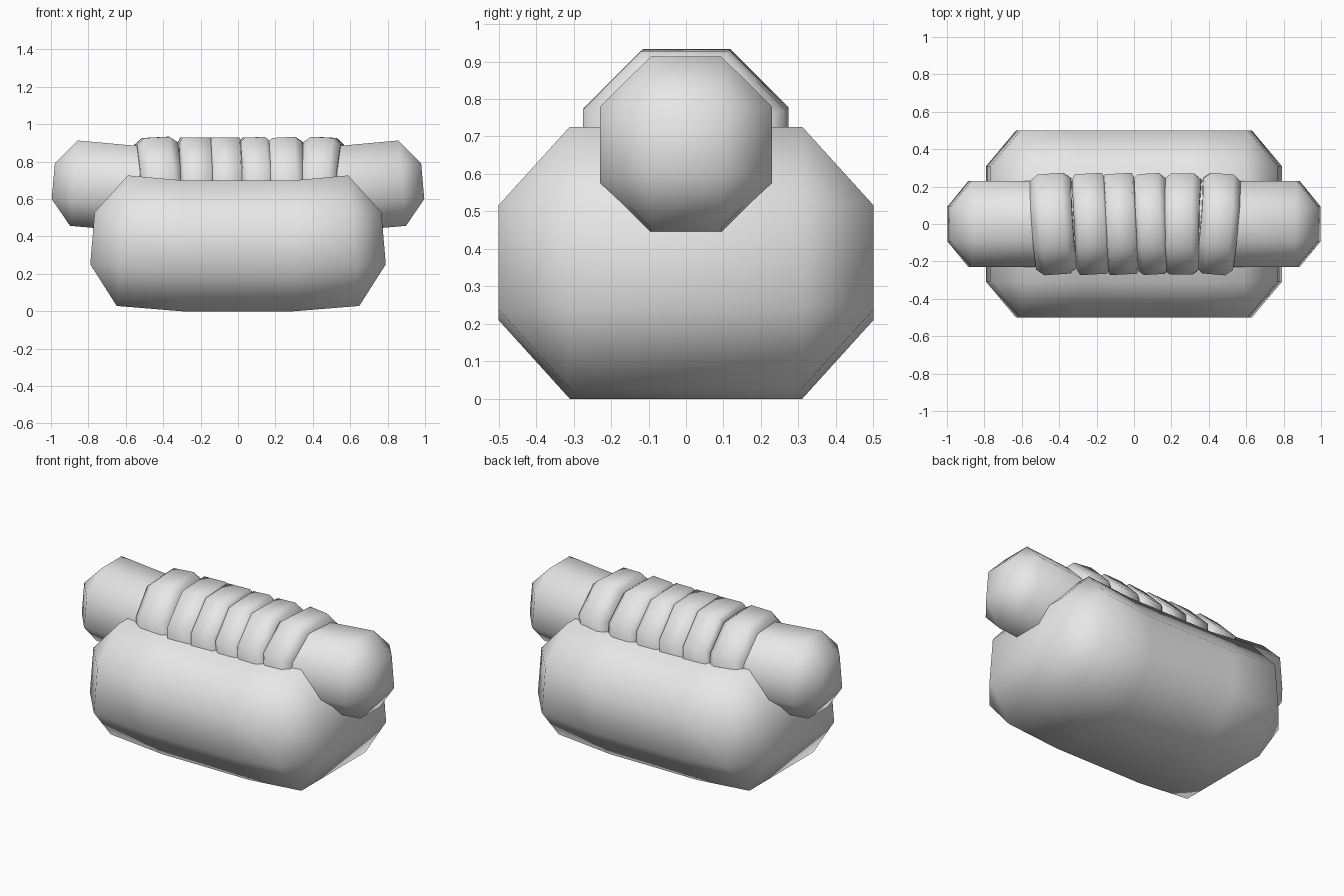
import bpy, bmesh, math
from mathutils import Matrix, Vector

cube = bpy.data.objects.get("Cube")
if cube:
    bpy.data.objects.remove(cube, do_unlink=True)

grey = bpy.data.materials.new("plain_grey")
grey.use_nodes = True
grey.diffuse_color = (0.8, 0.8, 0.8, 1)
grey.node_tree.nodes["Principled BSDF"].inputs["Base Color"].default_value = (0.8, 0.8, 0.8, 1)


def octagon(bm, x, half_y, half_z, flat_y, flat_z, scale=1.0):
    """Loop of eight points in the plane at x, chamfered like a bevelled box."""
    pts = [(half_y, -flat_z), (half_y, flat_z), (flat_y, half_z), (-flat_y, half_z),
           (-half_y, flat_z), (-half_y, -flat_z), (-flat_y, -half_z), (flat_y, -half_z)]
    return [bm.verts.new((x, y * scale, z * scale)) for y, z in pts]


def bridge(bm, a, b):
    for i in range(8):
        j = (i + 1) % 8
        bm.faces.new((a[i], a[j], b[j], b[i]))


def finish(bm, name):
    bmesh.ops.recalc_face_normals(bm, faces=bm.faces)
    mesh = bpy.data.meshes.new(name)
    bm.to_mesh(mesh)
    bm.free()
    mesh.materials.append(grey)
    mesh.shade_smooth()
    obj = bpy.data.objects.new(name, mesh)
    bpy.context.collection.objects.link(obj)


def bent_loaf(name, stations, end_x, section, centre_z, angle):
    """Bevelled box along x, with both ends turned up beyond the inner station."""
    half_y, half_z, flat_y, flat_z = section
    inner, outer = stations
    bm = bmesh.new()
    loops = [octagon(bm, x, *section) for x in (-outer, -inner, inner, outer)]
    for a, b in zip(loops, loops[1:]):
        bridge(bm, a, b)
    # end faces with chamfered sides and triangular corners
    for side, loop in ((-1, loops[0]), (1, loops[-1])):
        cap = [bm.verts.new((side * end_x, y * flat_y, z * flat_z))
               for y, z in ((1, -1), (1, 1), (-1, 1), (-1, -1))]
        bm.faces.new(cap)
        for k in range(4):
            a, b, c = loop[2 * k], loop[2 * k + 1], loop[(2 * k + 2) % 8]
            n = (k + 1) % 4
            if k % 2 == 0:
                bm.faces.new((a, b, cap[k + 1], cap[k]))
                bm.faces.new((b, c, cap[k + 1]))
            else:
                bm.faces.new((a, b, cap[n], cap[k]))
                bm.faces.new((b, c, cap[n]))
    # upward bend
    for v in bm.verts:
        if abs(v.co.x) > inner + 0.01:
            s = math.copysign(1, v.co.x)
            pivot = Vector((s * inner, 0, 0))
            v.co = pivot + Matrix.Rotation(-s * angle, 3, 'Y') @ (v.co - pivot)
        v.co.z += centre_z
    finish(bm, name)


def topping_ring(name, x, half_width, crown, yaw, pitch):
    """Chunky octagonal band round the sausage."""
    bm = bmesh.new()
    section = (0.27, 0.27, 0.115, 0.115)
    profile = ((-1, 0.6), (-1, 0.88), (-crown, 1), (crown, 1), (1, 0.88), (1, 0.6))
    loops = [octagon(bm, t * half_width, *section, s) for t, s in profile]
    for a, b in zip(loops, loops[1:]):
        bridge(bm, a, b)
    bm.faces.new(loops[0])
    bm.faces.new(loops[-1])
    turn = Matrix.Rotation(math.radians(yaw), 4, 'Z') @ Matrix.Rotation(math.radians(pitch), 4, 'Y')
    bm.transform(Matrix.Translation((x, 0, 0.66)) @ turn)
    finish(bm, name)


# bun and sausage
bent_loaf("bun", (0.3, 0.62), 0.78, (0.5, 0.35, 0.31, 0.14), 0.35, 0.085)
bent_loaf("sausage", (0.37, 0.88), 0.99, (0.229, 0.229, 0.095, 0.095), 0.64, 0.088)

# topping bands: x, half width, crown share, yaw, pitch
bands = [(-0.425, 0.11, 0.6, 4, -3), (-0.23, 0.09, 0.8, 3, 0), (-0.07, 0.085, 0.85, 3, 0),
         (0.095, 0.09, 0.6, 3, -2), (0.26, 0.1, 0.6, -1, -3), (0.445, 0.1, 0.6, -5, 3)]
for number, band in enumerate(bands, 1):
    topping_ring(f"topping_band_{number}", *band)
